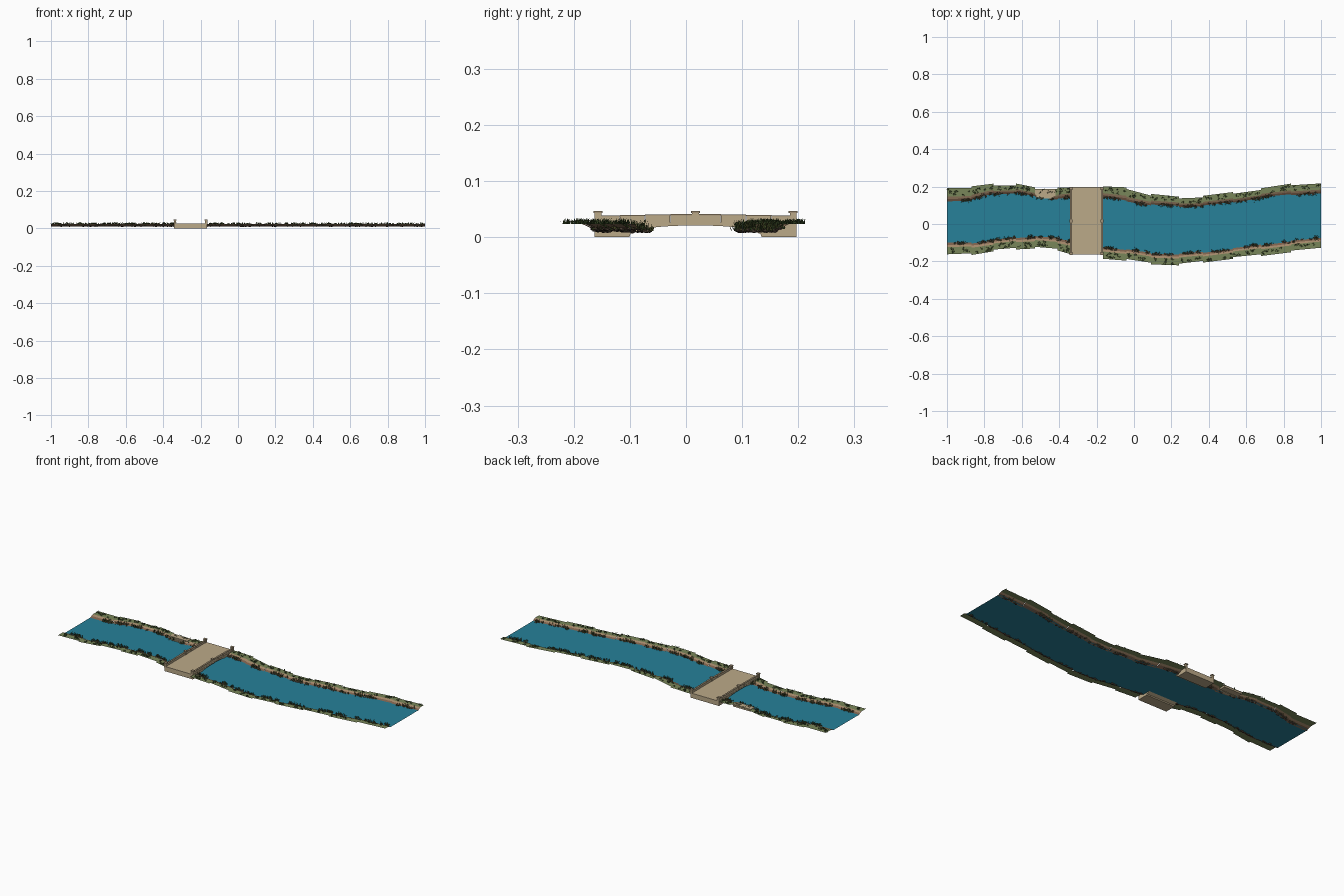
import bpy, bmesh, math, random
from mathutils import Vector

random.seed(7)
cube = bpy.data.objects.get("Cube")
if cube:
    bpy.data.objects.remove(cube)


def material(name, r, g, b):
    m = bpy.data.materials.new(name)
    m.use_nodes = True
    m.diffuse_color = (r, g, b, 1)
    m.node_tree.nodes["Principled BSDF"].inputs["Base Color"].default_value = (r, g, b, 1)
    return m


WATER = material("water_blue", .02, .22, .32)
GRASS = material("grass_green", .19, .24, .1)
EARTH = material("earth_brown", .2, .115, .07)
CLAY = material("clay_tan", .36, .24, .14)
STONE = material("bridge_stone", .5, .4, .25)
TRIM = material("weathered_stone", .36, .28, .18)
ROCK = material("rock_brown", .1, .07, .05)
LEAF = material("leaf_green", .05, .09, .025)
REED = material("reed_olive", .1, .11, .03)


def finish(bm, name, mats):
    me = bpy.data.meshes.new(name)
    bm.to_mesh(me)
    bm.free()
    for m in mats:
        me.materials.append(m)
    ob = bpy.data.objects.new(name, me)
    bpy.context.collection.objects.link(ob)
    return ob


def quad(bm, pts, mat=0):
    f = bm.faces.new([bm.verts.new(p) for p in pts])
    f.material_index = mat
    return f


def box(bm, lo, hi, mat=0):
    r = bmesh.ops.create_cube(bm, size=1)
    for v in r["verts"]:
        v.co = [(a + b) / 2 + c * (b - a) for a, b, c in zip(lo, hi, v.co)]
    for f in {f for v in r["verts"] for f in v.link_faces}:
        f.material_index = mat


# River course: x, north shore, north rim, south shore, south rim
COURSE = [
    (-1, .12, .195, -.1, -.165), (-.87, .125, .195, -.1, -.16),
    (-.75, .16, .21, -.085, -.14), (-.63, .165, .21, -.07, -.13),
    (-.53, .145, .19, -.065, -.125), (-.41, .13, .19, -.075, -.135),
    (-.34, .14, .19, -.085, -.155), (-.165, .14, .195, -.12, -.18),
    (-.04, .12, .19, -.135, -.19), (.09, .1, .155, -.155, -.21),
    (.24, .093, .14, -.16, -.215), (.37, .095, .145, -.15, -.2),
    (.53, .115, .165, -.13, -.18), (.68, .14, .185, -.11, -.165),
    (.84, .155, .21, -.09, -.145), (1, .165, .22, -.075, -.13)]
Z_WATER, Z_GRASS = .0135, .0235
BRIDGE_SEG = 6

# Water ribbon
bm = bmesh.new()
for a, b in zip(COURSE, COURSE[1:]):
    quad(bm, [(a[0], a[3] - .006, Z_WATER), (b[0], b[3] - .006, Z_WATER),
              (b[0], b[1] + .006, Z_WATER), (a[0], a[1] + .006, Z_WATER)])
finish(bm, "water", [WATER])


def blade(bm, base, h, lean, mat):
    ang = random.uniform(0, math.tau)
    side = Vector((math.cos(ang), math.sin(ang), 0)) * .0016
    tip = base + Vector((-side.y, side.x, 0)) / .0016 * lean + Vector((0, 0, h))
    quad(bm, [base - side, base + side, tip], mat)


def rock(bm, pos, size):
    r = bmesh.ops.create_icosphere(bm, subdivisions=1, radius=size)
    for v in r["verts"]:
        v.co = Vector((v.co.x * 1.2, v.co.y, v.co.z * .6)) * random.uniform(.75, 1.2) + pos


plants, rocks = bmesh.new(), bmesh.new()


# Stepped banks: turf on top, clay lip, earth slope down into the water
def bank(name, shore, rim, sign):
    turf, slope = bmesh.new(), bmesh.new()
    for i, (a, b) in enumerate(zip(COURSE, COURSE[1:])):
        if i == BRIDGE_SEG:
            continue
        step = sign * (.006 if i % 2 else -.003)
        ends = []
        for p in (a, b):
            inner = p[shore] + step * .5
            span = p[rim] + step - inner
            ends.append([(p[0], inner - sign * .004, .011), (p[0], inner + span * .2, .0185),
                         (p[0], inner + span * .38, Z_GRASS), (p[0], p[rim] + step, Z_GRASS)])
        l, r = ends
        for k, (bmx, mat) in enumerate([(slope, 0), (slope, 1), (turf, 0)]):
            pts = [l[k], r[k], r[k + 1], l[k + 1]]
            quad(bmx, pts if sign > 0 else pts[::-1], mat)
        # Plants and rocks scattered along this stretch
        def spot(t, k, s):
            lo = Vector(l[k]).lerp(Vector(r[k]), t)
            hi = Vector(l[k + 1]).lerp(Vector(r[k + 1]), t)
            return lo.lerp(hi, s)
        for n in range(8):
            p = spot(random.uniform(.05, .95), 2, random.uniform(.1, .85))
            for q in range(9):
                off = Vector((random.gauss(0, .004), random.gauss(0, .003), 0))
                blade(plants, p + off, random.uniform(.005, .011), .004, 0)
        for n in range(3):
            t0 = random.uniform(.1, .9)
            for q in range(4):
                p = spot(min(.97, max(.03, t0 + random.gauss(0, .1))), 0, random.uniform(0, .7))
                rock(rocks, p, random.uniform(.004, .0075))
                for k in range(8):
                    off = Vector((random.gauss(0, .005), random.gauss(0, .004), 0))
                    blade(plants, p + off, random.uniform(.008, .018), .005, k % 2)
    finish(turf, name + "_grass", [GRASS])
    finish(slope, name + "_slope", [EARTH, CLAY])


bank("north_bank", 1, 2, 1)
bank("south_bank", 3, 4, -1)
finish(plants, "bank_plants", [LEAF, REED])
finish(rocks, "shore_rocks", [ROCK])

# Sandy landing with steps on the north shore
bm = bmesh.new()
box(bm, (-.53, .15, .014), (-.42, .185, .0265))
for k in range(2):
    box(bm, (-.52 + k * .01, .142 - k * .006, .012), (-.43 - k * .01, .152 - k * .006, .022 - k * .004))
finish(bm, "landing_steps", [STONE])

# Bridge: arched body swept across its width
X0, X1, Y0, Y1 = -.342, -.165, -.163, .197
MID = (Y0 + Y1) / 2
DECK = .0265
under = [(Y0, 0), (MID - .118, 0)]
for i in range(13):
    t = -1 + i / 6
    under.append((MID + .116 * t, .0055 + .0155 * math.sqrt(max(0, 1 - t * t))))
under += [(MID + .118, 0), (Y1, 0)]
bm = bmesh.new()
rows = [[(bm.verts.new((x, y, z)), bm.verts.new((x, y, DECK))) for y, z in under] for x in (X0, X1)]
for k in range(len(under) - 1):
    (a, A), (b, B) = rows[0][k:k + 2]
    (c, C), (d, D) = rows[1][k:k + 2]
    for f in ((a, A, B, b), (c, d, D, C), (a, b, d, c), (A, C, D, B)):
        bm.faces.new(f)
for k in (0, -1):
    (a, A), (c, C) = rows[0][k], rows[1][k]
    bm.faces.new((a, c, C, A))
bmesh.ops.recalc_face_normals(bm, faces=bm.faces)
finish(bm, "bridge_body", [STONE])

# Parapets of stone panels, with coping and capped posts
bm = bmesh.new()
for x in (X0 + .005, X1 - .005):
    n = 8
    for k in range(n):
        ya = Y0 + (Y1 - Y0) * k / n
        yb = Y0 + (Y1 - Y0) * (k + 1) / n
        top = .037 + .003 * math.sin(math.pi * (k + .5) / n)
        box(bm, (x - .004, ya + .0006, DECK - .004), (x + .004, yb - .0006, top))
        box(bm, (x - .005, ya, top - .001), (x + .005, yb, top + .001), 1)
    for y in (Y0 + .006, MID, Y1 - .006):
        box(bm, (x - .006, y - .006, DECK - .006), (x + .006, y + .006, .044))
        box(bm, (x - .008, y - .008, .043), (x + .008, y + .008, .047), 1)
finish(bm, "bridge_parapets", [STONE, TRIM])
